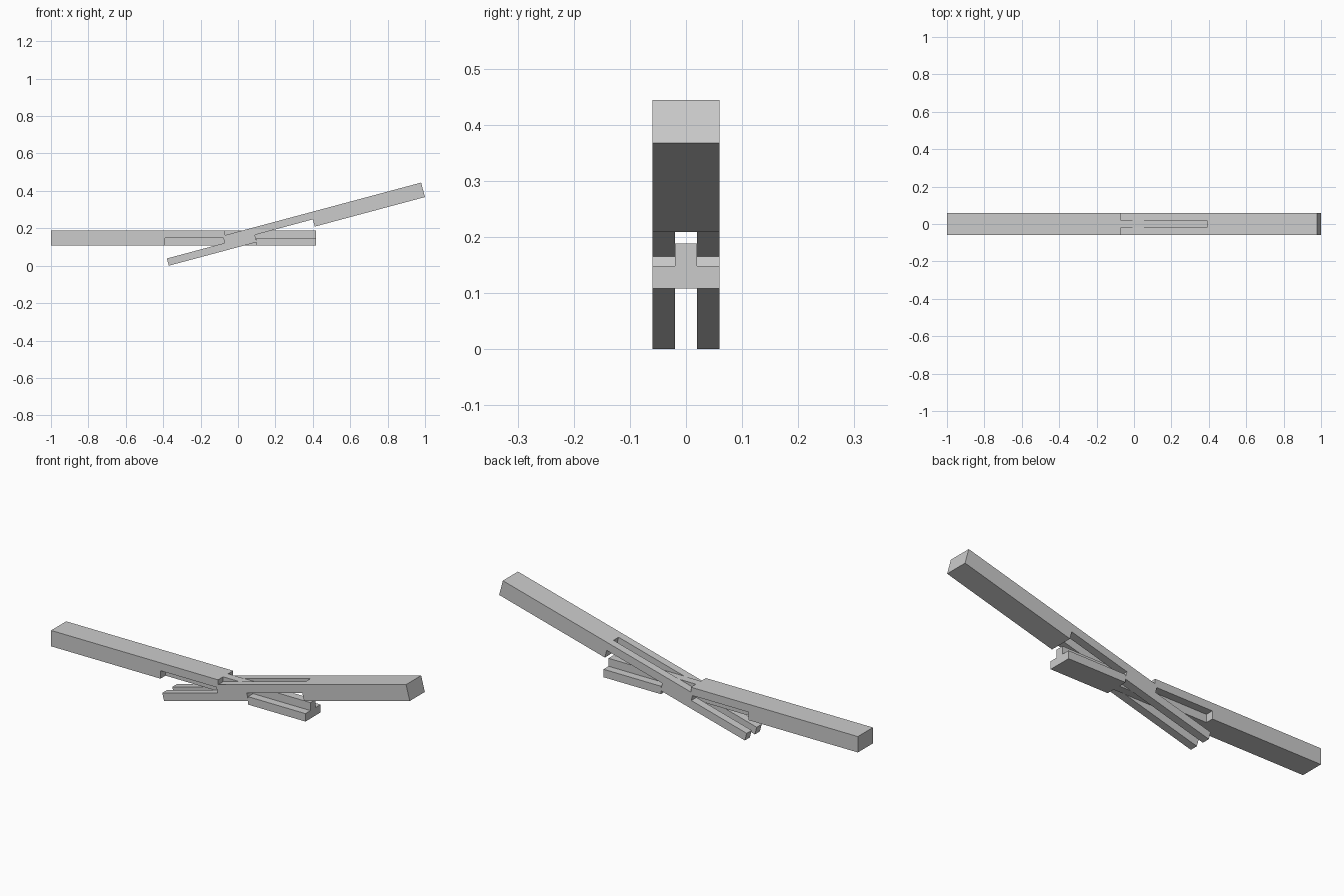
import bpy, bmesh
from math import radians

if "Cube" in bpy.data.objects:
    bpy.data.objects.remove(bpy.data.objects["Cube"], do_unlink=True)

LENGTH, HEIGHT, WIDTH = 1.418, 0.08, 0.12
MID = HEIGHT / 2          # half-lap depth
TONGUE = 0.02             # half width of tongue and slot
WALL, NEAR, FAR = 0.808, 0.32, 0.487   # joint stations from the free end
BIG = 0.2                 # cutter overshoot

grey = bpy.data.materials.new("light_grey")
grey.use_nodes = True
grey.diffuse_color = (0.6, 0.6, 0.6, 1)
grey.node_tree.nodes["Principled BSDF"].inputs["Base Color"].default_value = (0.6, 0.6, 0.6, 1)


def prism(name, profile, y0, y1):
    """Extrude an x/z profile from y0 to y1."""
    bm = bmesh.new()
    face = bm.faces.new([bm.verts.new((x, y0, z)) for x, z in profile])
    moved = bmesh.ops.extrude_face_region(bm, geom=[face])["geom"]
    bmesh.ops.translate(bm, vec=(0, y1 - y0, 0),
                        verts=[v for v in moved if isinstance(v, bmesh.types.BMVert)])
    bmesh.ops.recalc_face_normals(bm, faces=bm.faces)
    mesh = bpy.data.meshes.new(name)
    bm.to_mesh(mesh)
    bm.free()
    mesh.materials.append(grey)
    ob = bpy.data.objects.new(name, mesh)
    bpy.context.collection.objects.link(ob)
    return ob


def rect(x0, x1, z0, z1):
    return [(x0, z0), (x1, z0), (x1, z1), (x0, z1)]


def cut(ob, profile, y0, y1):
    """Cut a prism out of a beam."""
    cutter = prism("cutter", profile, y0, y1)
    cutter.hide_render = True
    mod = ob.modifiers.new("cut", "BOOLEAN")
    mod.operation = "DIFFERENCE"
    mod.solver = "EXACT"
    mod.object = cutter
    bpy.context.view_layer.objects.active = ob
    bpy.ops.object.modifier_apply(modifier=mod.name)
    bpy.data.objects.remove(cutter, do_unlink=True)


def beam(name):
    return prism(name, rect(0, LENGTH, 0, HEIGHT), -WIDTH / 2, WIDTH / 2)


# Level beam: both cheeks cut away beside a central tongue
level = beam("level_beam")
wall, shoulder, lower = LENGTH - WALL, LENGTH - FAR, LENGTH - NEAR
cheek = [(wall, -BIG), (wall, MID), (shoulder, MID), (shoulder, BIG),
         (LENGTH + BIG, BIG), (LENGTH + BIG, MID), (lower, MID), (lower, -BIG)]
for side in (-1, 1):
    cut(level, cheek, side * TONGUE, side * WIDTH)
level.location = (-1, 0, 0.108)

# Tilted beam: forked by a slot, with half-lap notches above and below
tilted = beam("tilted_beam")
cut(tilted, rect(-BIG, WALL, -BIG, BIG), -TONGUE, TONGUE)
cut(tilted, rect(-BIG, NEAR, MID, BIG), -WIDTH, WIDTH)
cut(tilted, rect(FAR, WALL, -BIG, MID), -WIDTH, WIDTH)
tilted.rotation_euler = (0, radians(-15), 0)
tilted.location = (-0.37, 0, 0)
